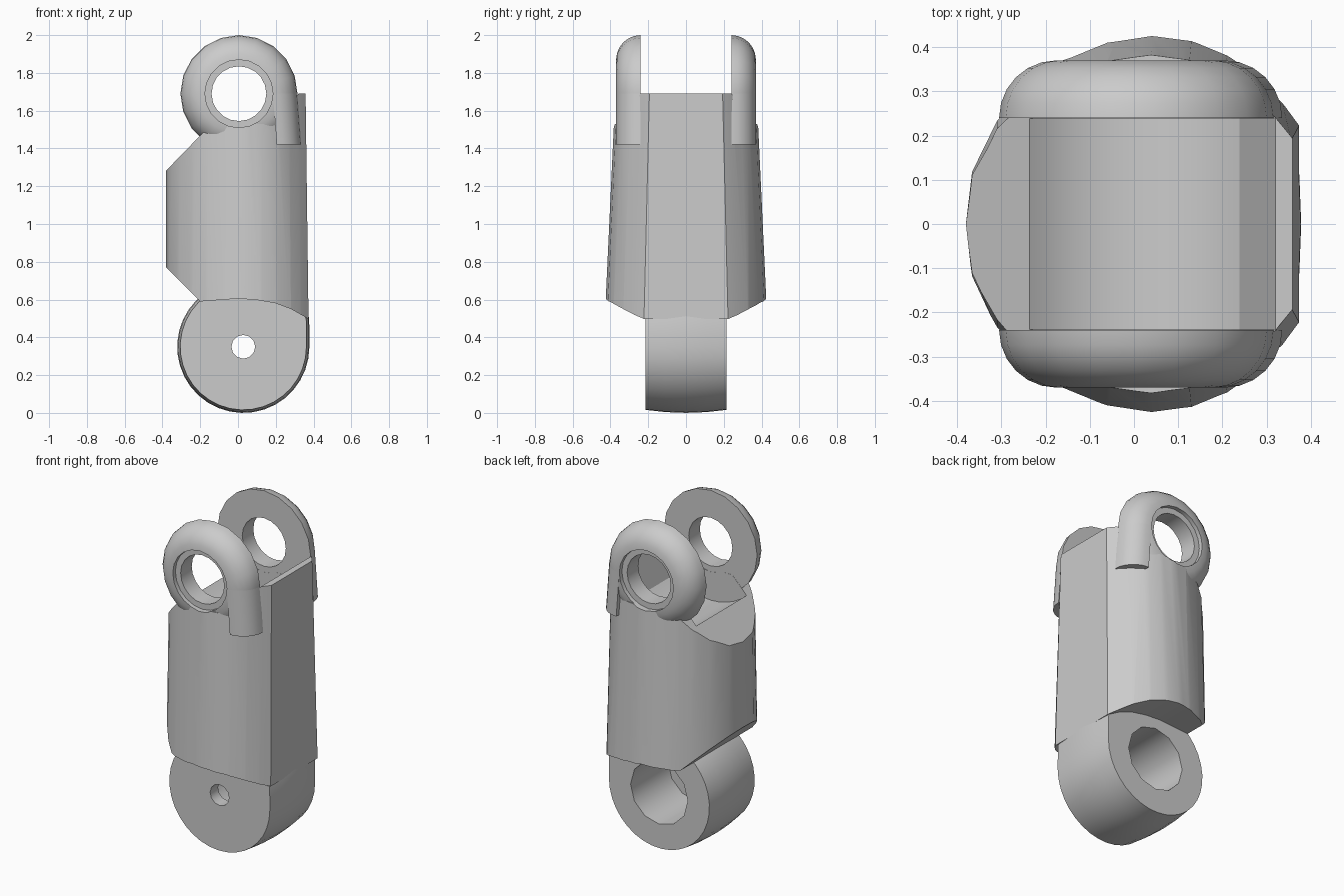
import bpy, bmesh
from math import sin, cos, pi, radians

old = bpy.data.objects.get("Cube")
if old:
    bpy.data.objects.remove(old, do_unlink=True)

grey = bpy.data.materials.new("plain_grey")
grey.use_nodes = True
grey.diffuse_color = (0.6, 0.6, 0.6, 1)
grey.node_tree.nodes["Principled BSDF"].inputs["Base Color"].default_value = (0.6, 0.6, 0.6, 1)


def loft(name, rings, closed=False):
    """Skin a list of equal rings; cap the ends unless the loft is closed."""
    bm = bmesh.new()
    loops = [[bm.verts.new(p) for p in ring] for ring in rings]
    n = len(rings[0])
    pairs = list(zip(loops, loops[1:])) + ([(loops[-1], loops[0])] if closed else [])
    for a, b in pairs:
        for i in range(n):
            j = (i + 1) % n
            bm.faces.new((a[i], a[j], b[j], b[i]))
    if not closed:
        bm.faces.new(loops[0])
        bm.faces.new(loops[-1])
    bmesh.ops.recalc_face_normals(bm, faces=bm.faces)
    mesh = bpy.data.meshes.new(name)
    bm.to_mesh(mesh)
    bm.free()
    mesh.materials.append(grey)
    obj = bpy.data.objects.new(name, mesh)
    bpy.context.collection.objects.link(obj)
    return obj


def prism(name, outline, y0, y1):
    return loft(name, [[(x, y, z) for x, z in outline] for y in (y0, y1)])


def arc(cx, cz, r, start, end, steps):
    angles = [radians(start + (end - start) * i / steps) for i in range(steps + 1)]
    return [(cx + r * cos(a), cz + r * sin(a)) for a in angles]


def disc(name, cx, cz, r, y0, y1, sides):
    return prism(name, arc(cx, cz, r, 0, 360, sides)[:-1], y0, y1)


def select(obj):
    bpy.ops.object.select_all(action='DESELECT')
    obj.select_set(True)
    bpy.context.view_layer.objects.active = obj


def boolean(obj, cutter, operation='DIFFERENCE'):
    cutter.hide_render = True
    select(obj)
    mod = obj.modifiers.new("cut", 'BOOLEAN')
    mod.operation = operation
    mod.solver = 'EXACT'
    mod.object = cutter
    bpy.ops.object.modifier_apply(modifier=mod.name)
    bpy.data.objects.remove(cutter, do_unlink=True)


def smooth(obj):
    select(obj)
    bpy.ops.object.shade_smooth_by_angle(angle=radians(32))


# Body: tapered oval shell with a flat +x side
half = [(-.38, 0), (-.366, .12), (-.31, .235), (-.24, .315), (-.16, .37), (-.06, .41),
        (.04, .425), (.13, .413), (.21, .38), (.28, .33), (.335, .27), (.372, .22)]
oval = half + [(x, -y) for x, y in reversed(half[1:])]
rings = []
for z in (0.3, 1.9):
    t = z - 0.6
    rings.append([(x * (1 - .035 * t) if x > 0 else x, y * (1 - .11 * t), z) for x, y in oval])
body = loft("body", rings)

# Side outline that trims the top and bottom of the body
trim = [(-.5, 1.16), (-.14, 1.53), (.22, 1.53), (.32, 1.69), (.5, 1.69),
        (.5, .42), (.36, .505), (.28, .55), (.2, .58), (.1, .598), (0, .605),
        (-.2, .59), (-.5, .89)]
boolean(body, prism("trim", trim, -.6, .6), 'INTERSECT')

# Clearance between the upper lugs, and through their holes
pocket = arc(0, 1.69, .35, 227, 313, 10) + [(.32, 1.69), (.32, 1.95), (-.25, 1.95)]
boolean(body, prism("pocket", pocket, -.239, .239))
boolean(body, disc("pin_clearance", .005, 1.69, .18, -.6, .6, 20))
smooth(body)

# Upper lugs: domed rings with a stepped hole, and a gusset down to the body
CX, CZ = .005, 1.69
dome = [(.18 + .13 * cos(a), .24 + .13 * sin(a)) for a in [i * pi / 12 for i in range(7)]]
section = [(.145, .24)] + dome + [(.18, .345), (.145, .345)]
for side, label in ((-1, "front"), (1, "back")):
    turns = [2 * pi * i / 20 for i in range(20)]
    lug = loft(label + "_upper_lug",
               [[(CX + r * cos(a), side * y, CZ + r * sin(a)) for r, y in section]
                for a in turns], closed=True)
    smooth(lug)
    plan = [(CX + .18, .24)] + [(CX + r, y) for r, y in dome]
    gusset = loft(label + "_lug_gusset",
                  [[(x + grow, side * y, z) for x, y in plan]
                   for z, grow in ((1.42, .02), (1.69, 0))])
    smooth(gusset)

# Lower lug: slightly crowned barrel with a straight neck on the +x side
LX, LZ = .028, .35
lower = arc(LX, LZ, .35, 115, 360, 24) + [(.377, .5), (.345, .6), (.3, .8), (-.1, .8)]
rings = []
for y, s in ((-.215, .955), (-.11, .988), (0, 1), (.11, .988), (.215, .955)):
    rings.append([(LX + (x - LX) * s, y, LZ + (z - LZ) * s) for x, z in lower])
lower_lug = loft("lower_lug", rings)
boolean(lower_lug, disc("wide_bore", LX, LZ, .19, -.14, .4, 12))
boolean(lower_lug, disc("small_bore", LX, LZ, .063, -.4, 0, 12))

# Keep the bores clear where the body overlaps the neck
smooth(lower_lug)
